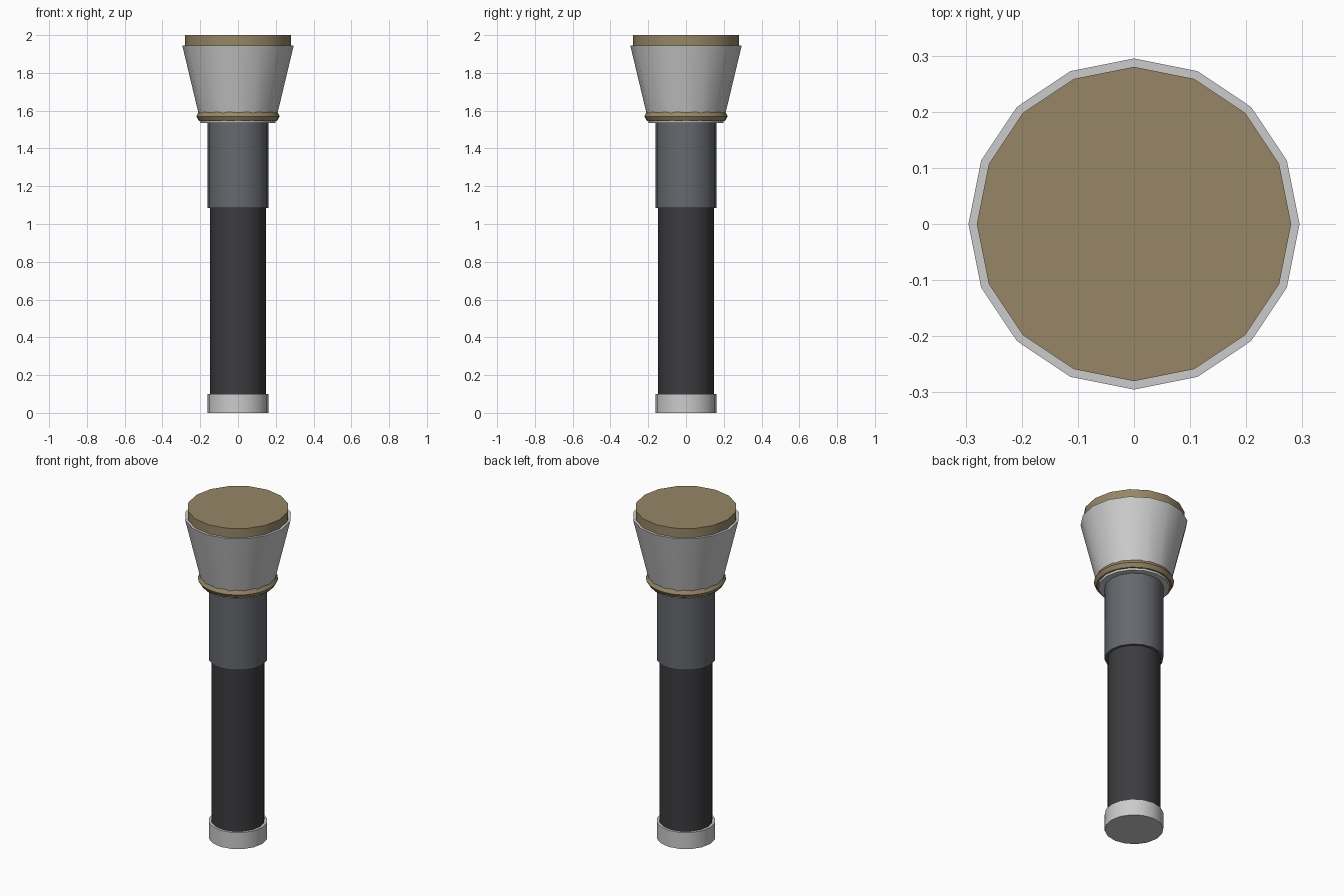
import bpy
import math

if "Cube" in bpy.data.objects:
    bpy.data.objects.remove(bpy.data.objects["Cube"])


def material(name, rgb):
    m = bpy.data.materials.new(name)
    m.diffuse_color = (*rgb, 1)
    m.use_nodes = True
    m.node_tree.nodes["Principled BSDF"].inputs["Base Color"].default_value = m.diffuse_color
    return m


brass = material("brass", (0.31, 0.24, 0.135))
slate = material("slate", (0.13, 0.14, 0.155))
rubber = material("rubber", (0.045, 0.045, 0.05))


def finish(name, mat, angle=40):
    ob = bpy.context.object
    ob.name = name
    if mat:
        ob.data.materials.append(mat)
    bpy.ops.object.shade_smooth_by_angle(angle=math.radians(angle))


def tube(name, z0, z1, r0, r1, mat=None):
    # 16-sided closed cylinder or cone from z0 to z1
    bpy.ops.mesh.primitive_cone_add(vertices=16, radius1=r0, radius2=r1,
                                    depth=z1 - z0, location=(0, 0, (z0 + z1) / 2))
    finish(name, mat)


# Handle, from the tail upwards
tube("tail_cap", 0, 0.10, 0.162, 0.162)
tube("grip", 0.10, 1.085, 0.147, 0.147, rubber)
tube("collar", 1.085, 1.54, 0.162, 0.162, slate)

# Flared head and lens
tube("head", 1.535, 1.945, 0.197, 0.295)
tube("lens", 1.90, 2.0, 0.28, 0.28, brass)

# Trim ring at the neck
bpy.ops.mesh.primitive_torus_add(major_segments=24, minor_segments=6,
                                 major_radius=0.194, minor_radius=0.027,
                                 location=(0, 0, 1.57))
finish("neck_ring", brass)
